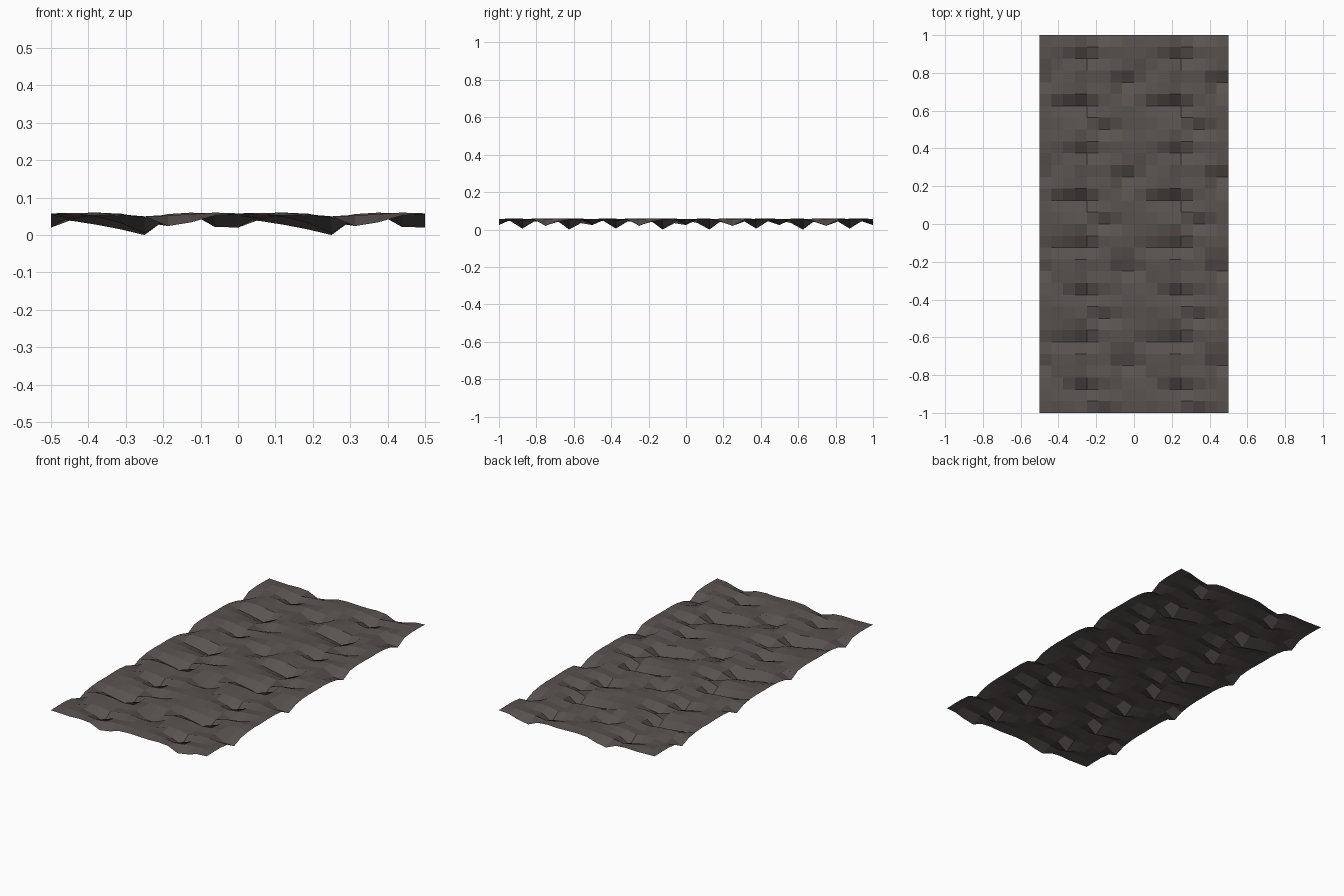
import bpy, bmesh

if "Cube" in bpy.data.objects:
    bpy.data.objects.remove(bpy.data.objects["Cube"])

# Height tile in millimetres-like units (x across, rows going away from the y=0 mirror line)
TILE = [
    [56, 54, 52, 55, 50, 24, 34, 52],
    [57, 52, 47, 42, 34, 54, 59, 58],
    [54, 37, 27, 15, 0, 46, 56, 59],
    [44, 58, 60, 56, 46, 52, 58, 40],
    [20, 52, 60, 57, 40, 46, 57, 22],
    [52, 43, 56, 55, 43, 56, 60, 54],
    [58, 55, 48, 32, 5, 44, 48, 56],
    [58, 59, 60, 53, 44, 52, 56, 60],
]
CELL = 1 / 16

# Rocky ground sheet: tile repeats along x, repeats and mirrors along y
bm = bmesh.new()
rows = []
for j in range(-16, 17):
    rows.append([bm.verts.new(((i - 8) * CELL, j * CELL,
                               TILE[abs(j) % 8][i % 8] / 1000))
                 for i in range(17)])
for a, b in zip(rows, rows[1:]):
    for i in range(16):
        bm.faces.new((a[i], a[i + 1], b[i + 1], b[i]))
bm.normal_update()

mesh = bpy.data.meshes.new("rocky_ground")
bm.to_mesh(mesh)
bm.free()
ground = bpy.data.objects.new("rocky_ground", mesh)
bpy.context.collection.objects.link(ground)

# Dark brown-grey rock
rock = bpy.data.materials.new("dark_rock")
rock.diffuse_color = (0.1, 0.085, 0.08, 1)
rock.use_nodes = True
rock.node_tree.nodes["Principled BSDF"].inputs["Base Color"].default_value = rock.diffuse_color
mesh.materials.append(rock)
